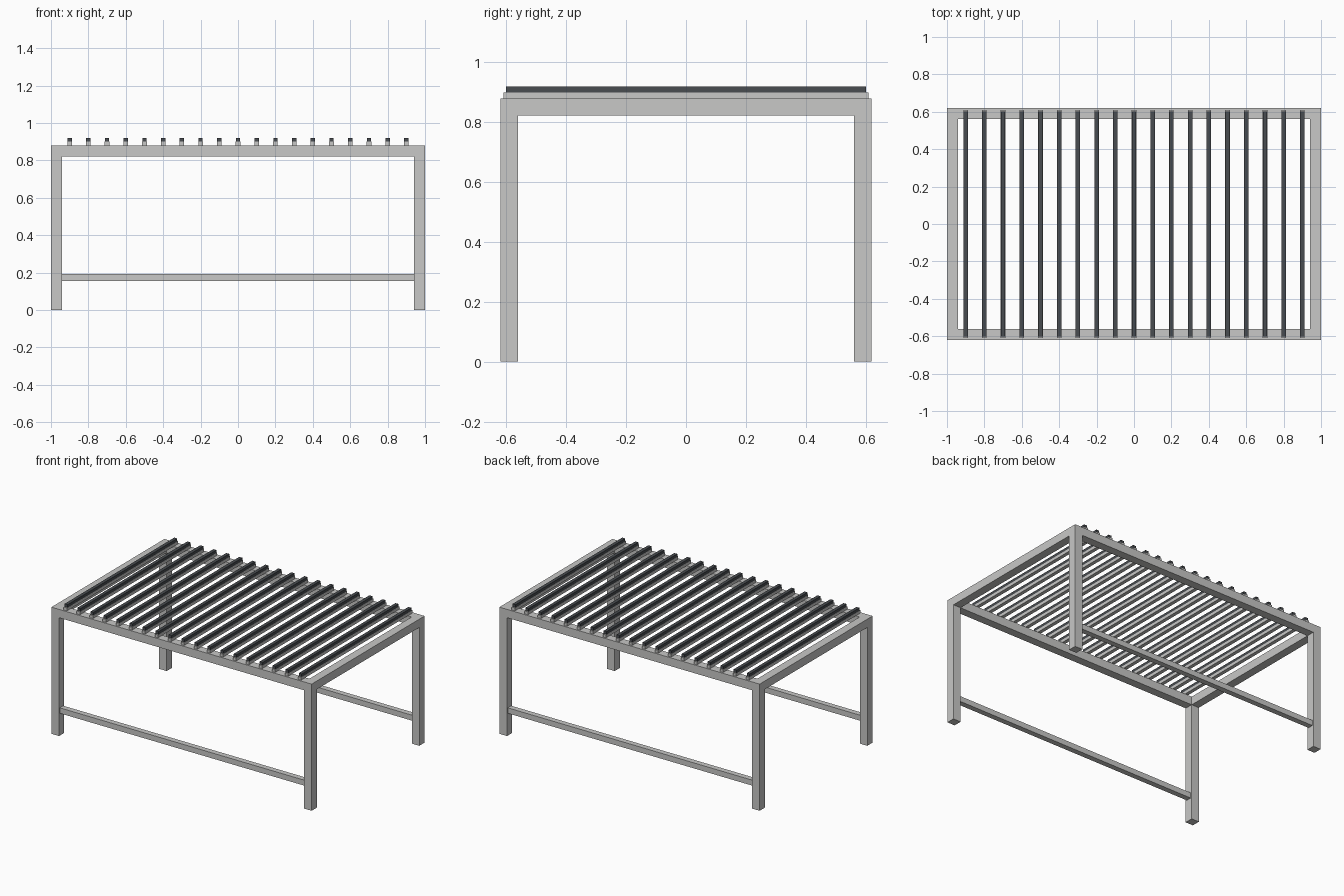
import bpy

cube = bpy.data.objects.get("Cube")
if cube:
    bpy.data.objects.remove(cube, do_unlink=True)


def material(name, rgb):
    mat = bpy.data.materials.new(name)
    mat.use_nodes = True
    mat.diffuse_color = (*rgb, 1)
    mat.node_tree.nodes["Principled BSDF"].inputs["Base Color"].default_value = (*rgb, 1)
    return mat


def box(name, center, size, mat):
    bpy.ops.mesh.primitive_cube_add(size=1, location=center)
    obj = bpy.context.object
    obj.name = name
    obj.scale = size
    bpy.ops.object.transform_apply(location=False, rotation=False, scale=True)
    obj.data.materials.append(mat)
    return obj


light_grey = material("light_grey_metal", (0.58, 0.58, 0.57))
dark_grey = material("dark_grey_strip", (0.065, 0.072, 0.08))

HALF_X, HALF_Y, TOP = 1.0, 0.62, 0.88
TUBE = 0.058      # square section of legs and top frame
BAR = 0.038       # square section of lower stretchers
leg_x, leg_y = HALF_X - TUBE / 2, HALF_Y - TUBE / 2
rail_z = TOP - TUBE / 2

# Legs, top frame rails and lower stretchers
for side, sx in (("left", 1), ("right", -1)):
    for end, sy in (("front", -1), ("back", 1)):
        box(f"{end}_{side}_leg", (sx * leg_x, sy * leg_y, TOP / 2), (TUBE, TUBE, TOP), light_grey)
    box(f"{side}_rail", (sx * leg_x, 0, rail_z), (TUBE, 2 * (HALF_Y - TUBE), TUBE), light_grey)

for end, sy in (("front", -1), ("back", 1)):
    span = 2 * (HALF_X - TUBE)
    box(f"{end}_rail", (0, sy * leg_y, rail_z), (span, TUBE, TUBE), light_grey)
    box(f"{end}_stretcher", (0, sy * leg_y, 0.173), (span, BAR, BAR), light_grey)

# Cross slats, each with a dark strip on top
for i in range(19):
    x = (i - 9) * 0.1
    box(f"slat_{i + 1}", (x, 0, TOP + 0.01), (0.025, 1.22, 0.02), light_grey)
    box(f"slat_strip_{i + 1}", (x, 0, TOP + 0.03), (0.023, 1.204, 0.02), dark_grey)
